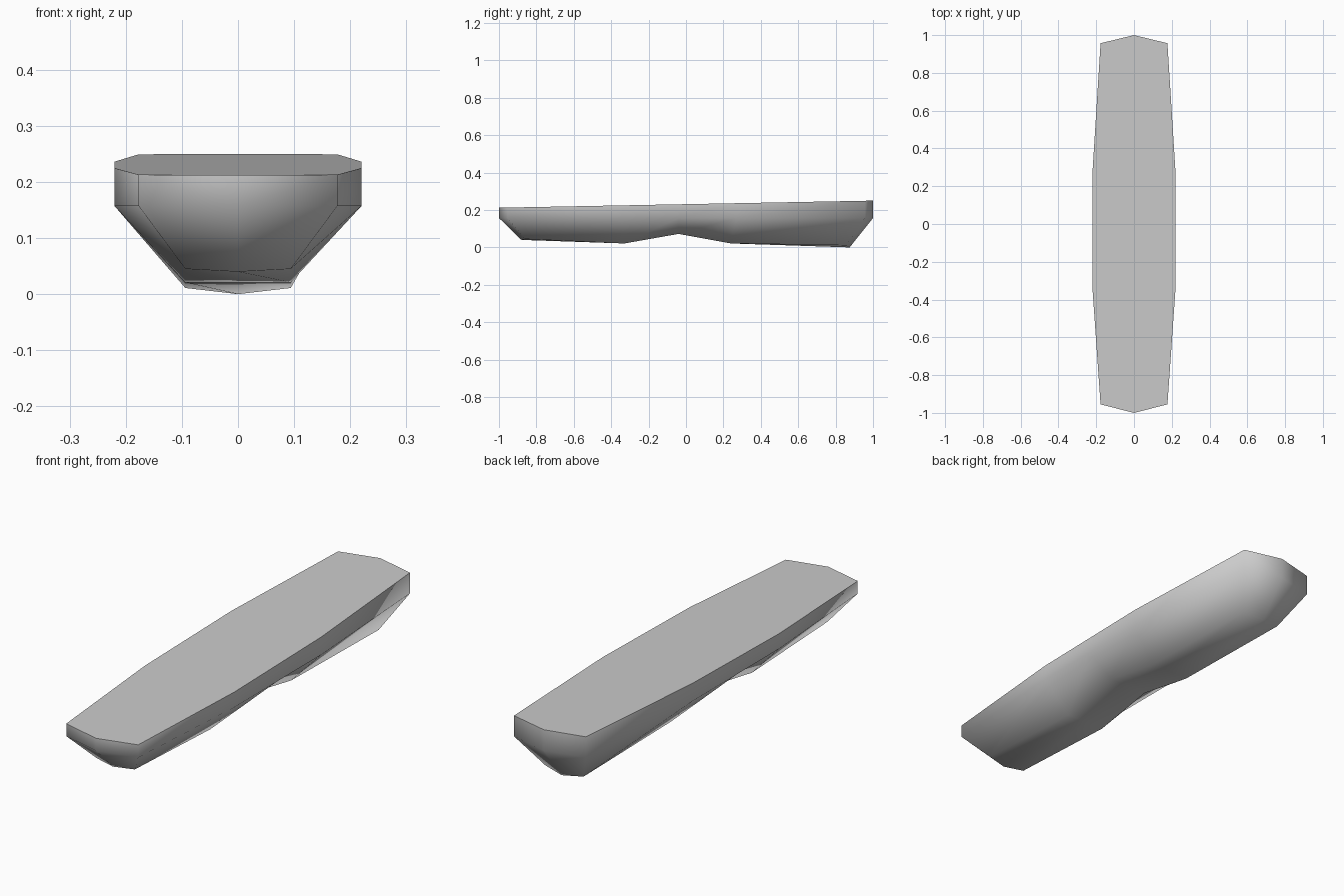
import bpy
import bmesh
import math

cube = bpy.data.objects.get("Cube")
if cube:
    bpy.data.objects.remove(cube, do_unlink=True)

grey = bpy.data.materials.new("plain grey")
grey.use_nodes = True
colour = (0.6, 0.6, 0.6, 1)
grey.diffuse_color = colour
grey.node_tree.nodes["Principled BSDF"].inputs["Base Color"].default_value = colour

RIM = 0.157  # height of the lower edge of the side wall


def top_height(y):
    return 0.231 + 0.019 * y


# Stations from front to back:
# rim half width, rim y, keel half width, keel y, keel edge z, keel centre z, rim centre y
stations = [
    (0.177, -0.955, 0.094, -0.86, 0.045, 0.040, -1.0),
    (0.22, -0.34, 0.094, -0.33, 0.021, 0.021, -0.34),
    (0.22, -0.04, 0.094, -0.04, 0.072, 0.072, -0.04),
    (0.22, 0.27, 0.094, 0.24, 0.021, 0.021, 0.27),
    (0.177, 0.957, 0.094, 0.855, 0.011, 0.0, 1.0),
]

bm = bmesh.new()
rows = []
for i, (w, y, kw, ky, edge_z, mid_z, end_y) in enumerate(stations):
    end = i in (0, len(stations) - 1)
    keel_mid_y = ky + math.copysign(0.02, ky) if end else ky
    points = [(-w, y, top_height(y)), (-w, y, RIM), (-kw, ky, edge_z),
              (0, keel_mid_y, mid_z),
              (kw, ky, edge_z), (w, y, RIM), (w, y, top_height(y))]
    rows.append([bm.verts.new(p) for p in points])

# Sides and underside
for a, b in zip(rows, rows[1:]):
    for j in range(len(a) - 1):
        bm.faces.new((a[j], a[j + 1], b[j + 1], b[j]))

# Pointed ends, with a wall and a sloping chin on each half
tips = []
for row, station in ((rows[0], stations[0]), (rows[-1], stations[-1])):
    y = station[6]
    tip = bm.verts.new((0, y, top_height(y)))
    chin = bm.verts.new((0, y, RIM))
    tips.append(tip)
    for top, rim, keel in ((row[0], row[1], row[2]), (row[6], row[5], row[4])):
        bm.faces.new((top, rim, chin, tip))
        bm.faces.new((rim, keel, row[3], chin))

# Flat sloping top
bm.faces.new([tips[0]] + [r[6] for r in rows] + [tips[1]] + [r[0] for r in reversed(rows)])
bmesh.ops.recalc_face_normals(bm, faces=bm.faces[:])

mesh = bpy.data.meshes.new("tapered_block")
bm.to_mesh(mesh)
bm.free()
mesh.materials.append(grey)
block = bpy.data.objects.new("tapered_block", mesh)
bpy.context.collection.objects.link(block)

# Smooth hull with a crisp top edge
bpy.ops.object.select_all(action='DESELECT')
block.select_set(True)
bpy.context.view_layer.objects.active = block
bpy.ops.object.shade_smooth_by_angle(angle=math.radians(80))
